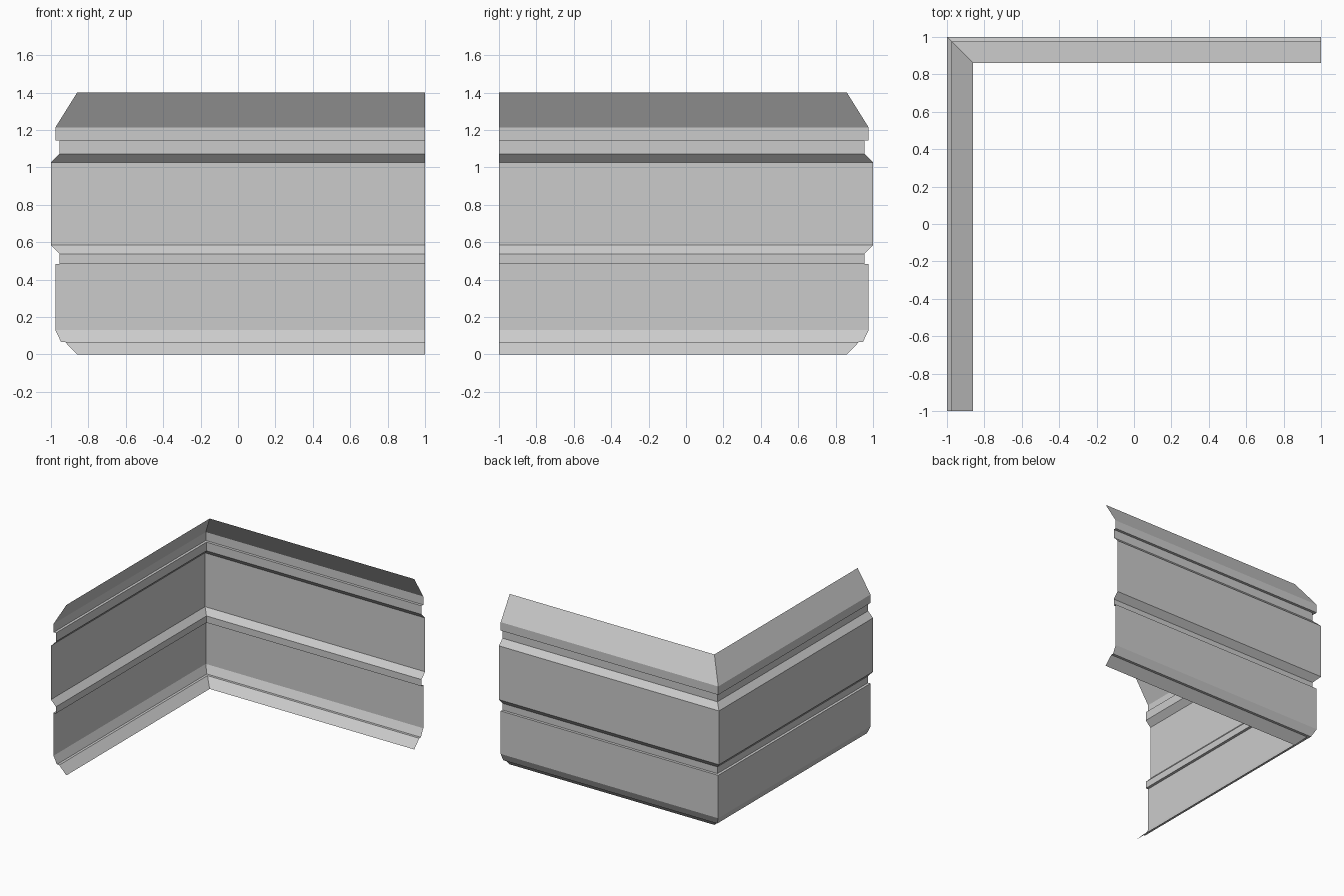
import bpy, bmesh

if "Cube" in bpy.data.objects:
    bpy.data.objects.remove(bpy.data.objects["Cube"])

# Wall cross-section: (inset from the outer faces, height)
profile = [(0.14, 0.0), (0.075, 0.067), (0.054, 0.067), (0.023, 0.13),
           (0.023, 0.483), (0.045, 0.483), (0.045, 0.538), (0.0, 0.585),
           (0.0, 1.027), (0.045, 1.073), (0.045, 1.144), (0.023, 1.144),
           (0.023, 1.213), (0.14, 1.4)]

# Sweep along an L-shaped path with a mitred corner at the back left
bm = bmesh.new()
rows = []
for d, z in profile:
    path = [(-1 + d, -1), (-1 + d, 1 - d), (1, 1 - d)]
    rows.append([bm.verts.new((x, y, z)) for x, y in path])
for low, high in zip(rows, rows[1:]):
    for i in range(2):
        bm.faces.new((low[i], high[i], high[i + 1], low[i + 1]))

# Outward normals face -x and +y
bm.normal_update()
if sum(f.normal.y * f.calc_area() for f in bm.faces) < 0:
    bmesh.ops.reverse_faces(bm, faces=bm.faces[:])

mesh = bpy.data.meshes.new("corner_wall")
bm.to_mesh(mesh)
bm.free()
wall = bpy.data.objects.new("corner_wall", mesh)
bpy.context.collection.objects.link(wall)
